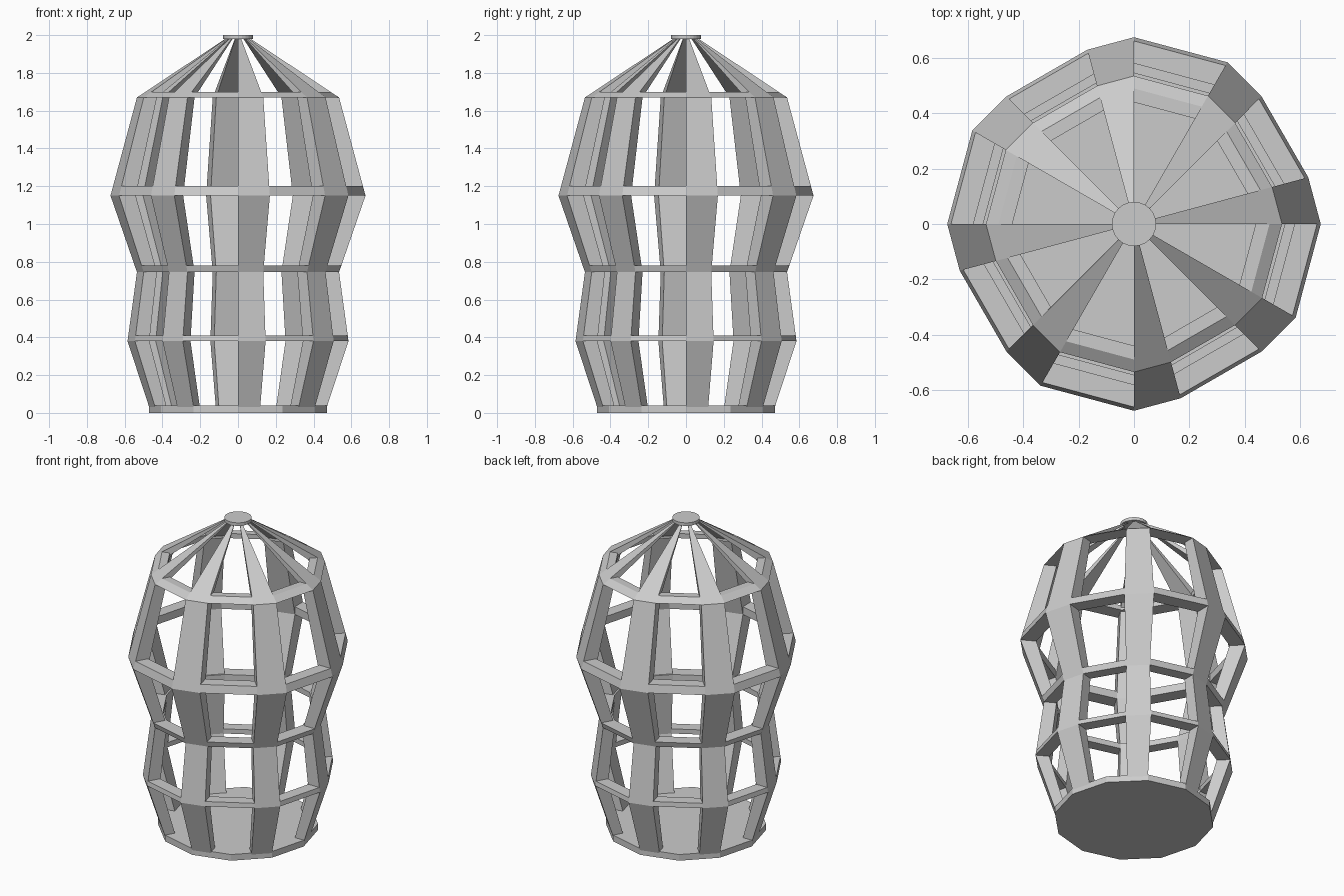
import bpy, bmesh
from math import sin, cos, radians

if "Cube" in bpy.data.objects:
    bpy.data.objects.remove(bpy.data.objects["Cube"])

# Plan: 8 posts in 4-fold symmetry, each covering 15 degrees of a 12-sided outline
MID = cos(radians(15))
PLAN = [(a + 90 * q, k) for q in range(4)
        for a, k in ((0, 1), (15, MID), (45, MID), (60, 1))]
INNER = 0.86
# Silhouette (radius, height) from floor to crown
PROFILE = [(0.47, 0.03), (0.585, 0.38), (0.535, 0.745),
           (0.675, 1.15), (0.535, 1.67), (0.06, 1.985)]


def pt(plan, r, z):
    a, k = plan
    return (r * k * cos(radians(a)), r * k * sin(radians(a)), z)


def make(name, verts, faces):
    me = bpy.data.meshes.new(name)
    me.from_pydata(verts, [], faces)
    bm = bmesh.new()
    bm.from_mesh(me)
    bmesh.ops.recalc_face_normals(bm, faces=bm.faces)
    bm.to_mesh(me)
    bm.free()
    ob = bpy.data.objects.new(name, me)
    bpy.context.collection.objects.link(ob)
    return ob


def post(name, p, q):
    verts, faces = [], []
    for r, z in PROFILE:
        verts += [pt(p, r, z), pt(q, r, z), pt(q, r * INNER, z), pt(p, r * INNER, z)]
    n = len(PROFILE)
    for i in range(n - 1):
        for j in range(4):
            k = (j + 1) % 4
            faces.append((4 * i + j, 4 * i + k, 4 * i + 4 + k, 4 * i + 4 + j))
    faces += [(3, 2, 1, 0), tuple(range(4 * n - 4, 4 * n))]
    make(name, verts, faces)


def hoop(name, r0, z0, r1, z1, inner):
    section = [(r0, z0), (r1, z1), (inner, z1), (inner, z0)]
    verts = [pt(p, r, z) for p in PLAN for r, z in section]
    n, faces = len(PLAN), []
    for i in range(n):
        m = (i + 1) % n
        for j in range(4):
            k = (j + 1) % 4
            faces.append((4 * i + j, 4 * i + k, 4 * m + k, 4 * m + j))
    make(name, verts, faces)


def disc(name, r, z0, z1, sides):
    verts = [pt((360 * i / sides, 1), r, z) for z in (z0, z1) for i in range(sides)]
    faces = [tuple(range(sides)), tuple(range(sides, 2 * sides))]
    faces += [(i, (i + 1) % sides, sides + (i + 1) % sides, sides + i) for i in range(sides)]
    make(name, verts, faces)


# Upright posts bending in to the crown
for i in range(0, len(PLAN), 2):
    post(f"post_{i // 2 + 1}", PLAN[i], PLAN[i + 1])

# Hoops, each following the slope of the wall above its bend
for name, i, h in (("lower_hoop", 1, 0.03), ("waist_hoop", 2, 0.035),
                   ("wide_hoop", 3, 0.05), ("roof_hoop", 4, 0.03)):
    (r0, z0), (r1, z1) = PROFILE[i], PROFILE[i + 1]
    top = r0 + (r1 - r0) * h / (z1 - z0)
    inner = 0.44 if name == "roof_hoop" else r0 * INNER
    hoop(name, r0, z0, top, z0 + h, inner)

# Solid floor and small crown cap
disc("floor_plate", 0.47, 0.0, 0.04, 12)
disc("crown_cap", 0.08, 1.98, 2.0, 24)
